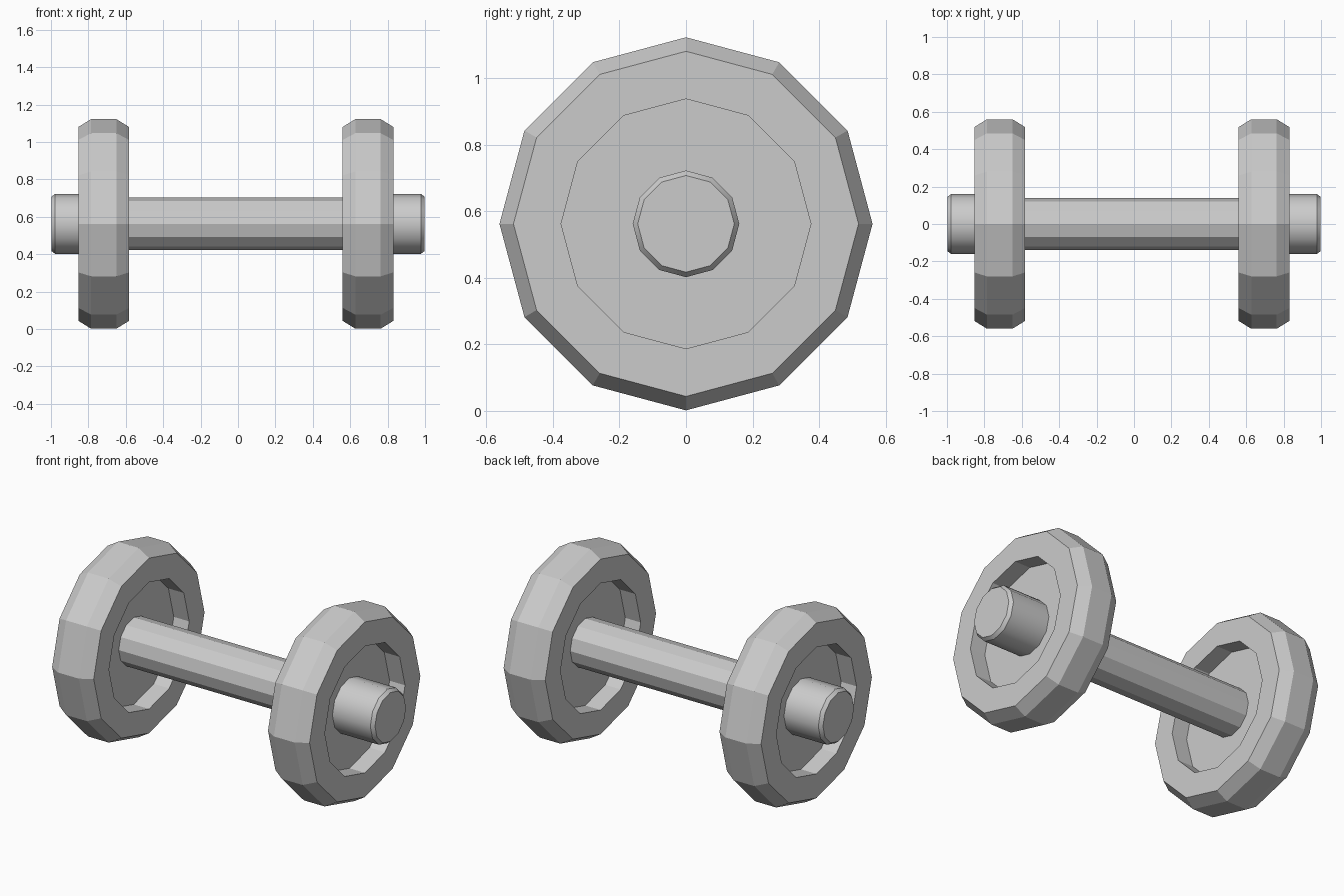
import bpy, bmesh
from math import sin, cos, pi, radians

if "Cube" in bpy.data.objects:
    bpy.data.objects.remove(bpy.data.objects["Cube"])

SIDES = 12
AXIS_Z = 0.562


def lathe(name, profile, smooth=False):
    """Spin (x, radius) points around the bar axis and close both ends."""
    bm = bmesh.new()
    rings = []
    for x, r in profile:
        rings.append([bm.verts.new((x, r * sin(2 * pi * i / SIDES),
                                    AXIS_Z + r * cos(2 * pi * i / SIDES)))
                      for i in range(SIDES)])
    for a, b in zip(rings, rings[1:]):
        for i in range(SIDES):
            j = (i + 1) % SIDES
            bm.faces.new((a[i], a[j], b[j], b[i]))
    bm.faces.new(rings[0])
    bm.faces.new(rings[-1])
    bmesh.ops.recalc_face_normals(bm, faces=bm.faces)
    mesh = bpy.data.meshes.new(name)
    bm.to_mesh(mesh)
    bm.free()
    obj = bpy.data.objects.new(name, mesh)
    bpy.context.collection.objects.link(obj)
    if smooth:
        bpy.ops.object.select_all(action='DESELECT')
        obj.select_set(True)
        bpy.context.view_layer.objects.active = obj
        bpy.ops.object.shade_smooth_by_angle(angle=radians(32))
    return obj


# Handle bar between the plate webs
lathe("handle_bar", [(-0.70, 0.14), (0.68, 0.14)])

# Weight plates: chamfered rim with a recess on both faces
half = [(0.035, 0.375), (0.136, 0.375), (0.136, 0.518), (0.068, 0.56)]
plate = [(-x, r) for x, r in half] + [(x, r) for x, r in reversed(half)]
for side, centre in (("left", -0.718), ("right", 0.695)):
    lathe(side + "_weight_plate", [(centre + x, r) for x, r in plate])

# End caps with a small chamfer
for side, s in (("left", -1), ("right", 1)):
    cap = [(0.71, 0.16), (0.978, 0.16), (0.998, 0.145)]
    lathe(side + "_end_cap", [(s * x, r) for x, r in cap], smooth=True)
